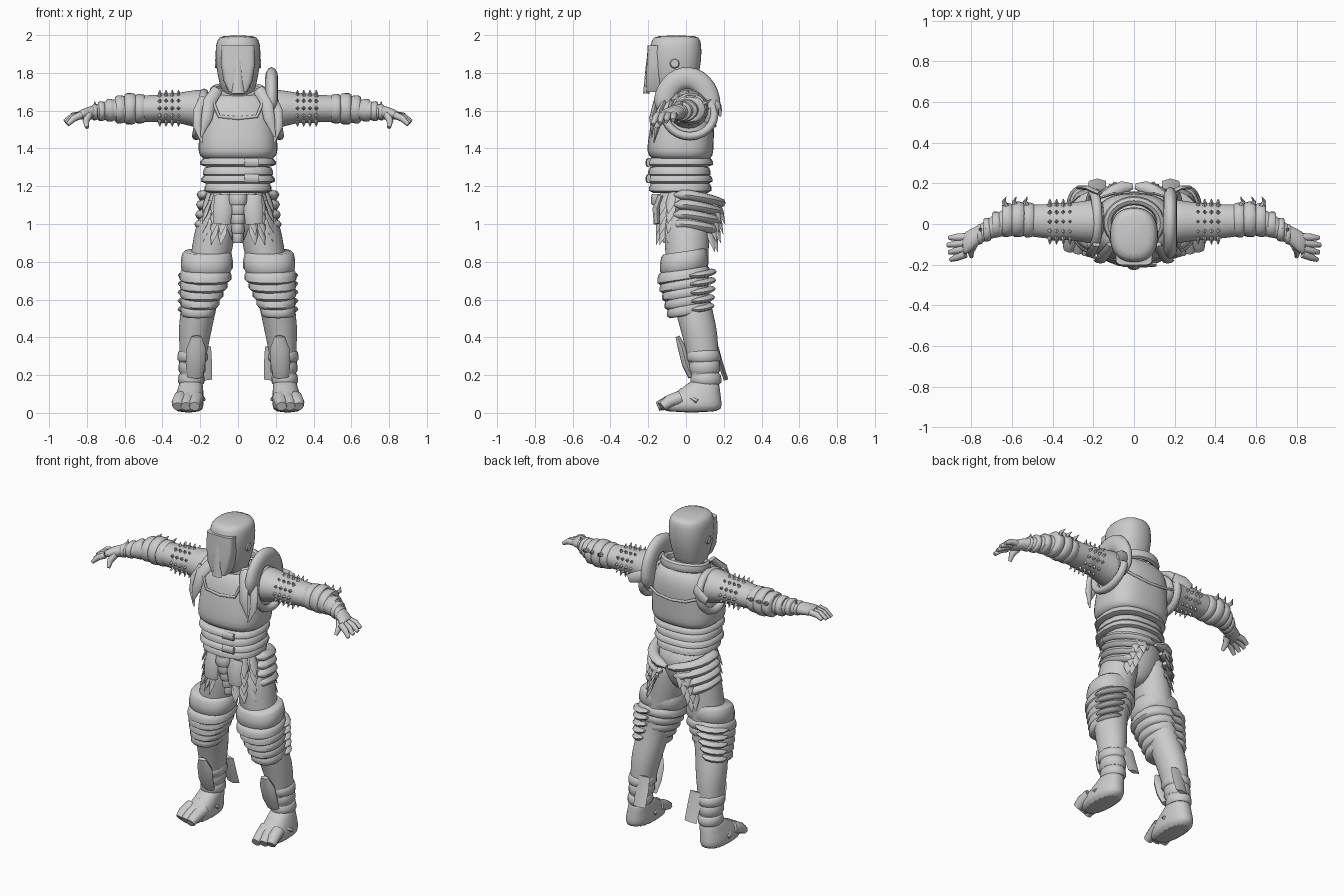
import bpy, bmesh
from math import sin, cos, pi, radians
from mathutils import Vector as V

if "Cube" in bpy.data.objects:
    bpy.data.objects.remove(bpy.data.objects["Cube"])

GREY = (0.6, 0.6, 0.6, 1)
metal = bpy.data.materials.new("plain_grey")
metal.use_nodes = True
metal.diffuse_color = GREY
metal.node_tree.nodes["Principled BSDF"].inputs["Base Color"].default_value = GREY
X, Y, Z = V((1, 0, 0)), V((0, 1, 0)), V((0, 0, 1))


def finish(name, bm, mirror, subdivide=False, angle=40):
    """Turn a bmesh into a shaded object, optionally mirrored across x."""
    bmesh.ops.recalc_face_normals(bm, faces=bm.faces)
    for f in bm.faces:
        f.smooth = True
    for e in bm.edges:
        if len(e.link_faces) == 2 and e.calc_face_angle() > radians(angle):
            e.smooth = False
    mesh = bpy.data.meshes.new(name)
    bm.to_mesh(mesh)
    bm.free()
    mesh.materials.append(metal)
    obj = bpy.data.objects.new(name, mesh)
    bpy.context.collection.objects.link(obj)
    if mirror:
        obj.modifiers.new("Mirror", 'MIRROR').use_mirror_merge = False
    if subdivide:
        sub = obj.modifiers.new("Smooth", 'SUBSURF')
        sub.levels = sub.render_levels = 1


def skin(bm, rings, closed=False):
    """Bridge rings of points with quads and cap the ends."""
    rows = [[bm.verts.new(p) for p in ring] for ring in rings]
    n = len(rows[0])
    pairs = list(zip(rows, rows[1:])) + ([(rows[-1], rows[0])] if closed else [])
    for a, b in pairs:
        for i in range(n):
            j = (i + 1) % n
            bm.faces.new((a[i], a[j], b[j], b[i]))
    if not closed:
        bm.faces.new(rows[0][::-1])
        bm.faces.new(rows[-1])


def oval(c, ra, rb, axis='Z', power=2, tilt=0, n=20):
    """Super-ellipse ring around c, across the given axis."""
    pts = []
    for i in range(n):
        t = 2 * pi * i / n
        u, v = cos(t), sin(t)
        u = ra * abs(u) ** (2 / power) * (1 if u > 0 else -1)
        v = rb * abs(v) ** (2 / power) * (1 if v > 0 else -1)
        pts.append(V(c) + (V((u, v, tilt * v)) if axis == 'Z' else V((0, u, v))))
    return pts


def loft(name, rows, axis='Z', power=2, mirror=False, subdivide=True):
    """Rows of (x, y, z, first radius, second radius)."""
    bm = bmesh.new()
    skin(bm, [oval(r[:3], r[3], r[4], axis, power) for r in rows])
    finish(name, bm, mirror, subdivide, 60)


def bands(name, rows, axis='Z', power=2, mirror=False, tilt=0):
    """Stack of rounded plates; rows of (start, end, c1, c2, r1, r2)."""
    bm = bmesh.new()
    for a, b, c1, c2, r1, r2 in rows:
        rings = []
        for t, k in ((0, .86), (.12, .95), (.45, 1), (.8, 1), (1, .88)):
            h = a + (b - a) * t
            c = (c1, c2, h) if axis == 'Z' else (h, c1, c2)
            rings.append(oval(c, r1 * k, r2 * k, axis, power, tilt))
        skin(bm, rings)
    finish(name, bm, mirror, False, 50)


def sweep(name, paths, mirror=False, closed=False, n=8):
    """Paths of (points, radii, up, flatness) swept as tubes, blades or spikes."""
    bm = bmesh.new()
    for pts, radii, up, flat in paths:
        pts = [V(p) for p in pts]
        m, rings = len(pts), []
        for i, p in enumerate(pts):
            if closed:
                t = pts[(i + 1) % m] - pts[i - 1]
            else:
                t = pts[min(i + 1, m - 1)] - pts[max(i - 1, 0)]
            t.normalize()
            side = up.cross(t).normalized()
            over = t.cross(side)
            r = radii[i] if isinstance(radii, (list, tuple)) else radii
            rings.append([p + r * (cos(2 * pi * k / n) * side + flat * sin(2 * pi * k / n) * over)
                          for k in range(n)])
        skin(bm, rings, closed)
    finish(name, bm, mirror, False, 50)


def arc(c, ry, rz, a, b, n=14, lean=0):
    """Points on an upright ellipse in the yz plane, angles from +y upward."""
    angles = [radians(a + (b - a) * i / (n - 1)) for i in range(n)]
    return [V(c) + V((lean * sin(t), ry * cos(t), rz * sin(t))) for t in angles]


# Head: helmet, face plate, nose ridge and ear bosses
loft("helmet", [(0, -.05, 1.66, .08, .08), (0, -.06, 1.74, .098, .11), (0, -.055, 1.83, .118, .135),
                (0, -.055, 1.92, .122, .14), (0, -.053, 1.975, .113, .132), (0, -.05, 2, .09, .112)], power=2.4)
loft("face_plate", [(0, -.15, 1.7, .05, .06), (0, -.153, 1.76, .078, .06), (0, -.153, 1.85, .092, .055),
                    (0, -.153, 1.945, .09, .05)], power=5, subdivide=False)
sweep("nose_ridge", [([(0, -.196, 1.92), (0, -.205, 1.82), (0, -.21, 1.69)], [.012, .02, .034], Y, .5)])
sweep("ear_boss", [([(.1, -.06, 1.85), (.122, -.06, 1.85)], [.035, .022], Z, 1)], True)

# Torso: neck, cuirass, collar and waist plates
loft("neck", [(0, -.03, 1.62, .1, .09), (0, -.03, 1.76, .085, .085)])
loft("cuirass", [(0, -.02, 1.33, .17, .14), (0, -.03, 1.36, .21, .175), (0, -.03, 1.41, .213, .178),
                 (0, -.022, 1.5, .205, .172), (0, -.01, 1.6, .195, .165), (0, -.005, 1.66, .175, .14),
                 (0, -.005, 1.7, .13, .11)], power=2.7)
bm = bmesh.new()
skin(bm, [[V((cos(a) * (.13 + .022 * cos(b)), .005 + sin(a) * (.11 + .022 * cos(b)), 1.7 + .03 * sin(b) + .02 * sin(a)))
           for b in [k * pi / 4 for k in range(8)]] for a in [k * pi / 14 for k in range(28)]], True)
finish("collar", bm, False)
bands("waist_plates", [(1.35, 1.305, 0, -.035, .2, .178), (1.305, 1.25, 0, -.035, .185, .165),
                       (1.26, 1.215, 0, -.035, .195, .175), (1.22, 1.165, 0, -.03, .178, .165)], power=2.5)
sweep("breast_panel", [([(-.13, -.163, 1.64), (-.1, -.176, 1.57), (0, -.183, 1.56), (.1, -.176, 1.57),
                         (.13, -.163, 1.64)], .009, Y, .7)])
sweep("back_panel", [([(-.18, .125, 1.56), (-.1, .15, 1.53), (0, .155, 1.52), (.1, .15, 1.53),
                       (.18, .125, 1.56)], .009, Y, .7)])
for z in (1.325, 1.24):
    sweep("buckle", [([(.035, -.203, z), (.11, -.198, z)], .024, Y, .5)])

# Shoulders: lapels, armhole rims, rear tabs and the single raised guard
sweep("lapels", [([(.11, -.1, 1.71), (.15, -.155, 1.65), (.165, -.18, 1.56), (.195, -.18, 1.46)],
                  [.03, .034, .03, .004], Y, .5),
                 ([(.185, -.1, 1.67), (.21, -.14, 1.6), (.215, -.15, 1.52), (.19, -.17, 1.43)],
                  [.02, .026, .024, .004], Y, .6)], True)
sweep("armhole_rim", [(arc((.2, .02, 1.58), .13, .115, 0, 345, 24, -.02), .022, X, 1.1)], True, True)
sweep("rear_tab", [([(.17, .15, 1.63), (.23, .178, 1.61), (.275, .18, 1.59)], [.034, .034, .026], Y, .35)], True)
sweep("shoulder_guard", [(arc((.178, .005, 1.625), .12, .148, 195, -35, 20),
                          [.025, .045] + [.058] * 16 + [.045, .025], X, .6)], n=12)

# Arms with elbow plates, cuffs, studs and spikes
loft("arm", [(.13, .01, 1.6, .11, .11), (.22, .012, 1.61, .112, .105), (.29, .012, 1.615, .092, .082),
             (.44, .012, 1.612, .086, .07), (.54, .02, 1.61, .075, .072), (.63, .012, 1.605, .07, .06),
             (.7, -.015, 1.6, .055, .052), (.76, -.05, 1.592, .045, .038), (.81, -.085, 1.583, .058, .032),
             (.85, -.105, 1.575, .056, .024)], 'X', mirror=True)
bands("elbow_plates", [(.49, .545, .02, 1.61, .086, .078), (.54, .6, .023, 1.61, .088, .084),
                       (.595, .65, .02, 1.607, .083, .074)], 'X', mirror=True)
bands("wrist_cuffs", [(.655, .7, -.003, 1.602, .064, .06), (.705, .74, -.028, 1.597, .058, .052),
                      (.745, .77, -.05, 1.592, .05, .043)], 'X', mirror=True)
bands("stud_sleeve", [(.3, .43, .012, 1.613, .092, .077)], 'X', mirror=True)
studs = []
for i in range(4):
    for k in range(12):
        d = V((0, cos(k * pi / 6), sin(k * pi / 6)))
        p = V((.315 + .033 * i, .012 + .088 * d.y, 1.613 + .073 * d.z))
        studs.append(([p, p + d * .024], [.012, .002], X, 1))
sweep("studs", studs, True, n=4)
spikes = []
for x in (.52, .575, .625):
    spikes.append(([(x, .08, 1.635), (x + .016, .11, 1.645), (x + .004, .135, 1.66)], [.016, .011, .001], X, 1))
for x in (.69, .725, .755):
    spikes.append(([(x, -.03, 1.625), (x + .005, -.02, 1.65)], [.011, .001], X, 1))
sweep("arm_spikes", spikes, True, n=6)

# Hands: four spread fingers and a thumb
fingers = []
for i in range(4):
    y = -.064 - .028 * i
    tip = V((.918 - .008 * abs(i - 1), y - .004 - .008 * i, 1.55 - .008 * i))
    base = V((.83, y, 1.577))
    fingers.append(([base, base.lerp(tip, .55) + Z * .01, tip], [.02, .018, .011], Z, 1))
fingers.append(([(.79, -.105, 1.575), (.805, -.135, 1.545), (.8, -.16, 1.51)], [.024, .02, .011], X, .9))
sweep("fingers", fingers, True)

# Pelvis, loin cloth and front pouches
loft("pelvis", [(0, 0, .9, .05, .06), (0, 0, .98, .14, .11), (0, 0, 1.08, .178, .135), (0, -.01, 1.19, .175, .145)])
bands("loin_plates", [(1.16 - .05 * i, 1.1 - .05 * i, 0, -.14 + .015 * i, .05 - .005 * i, .045) for i in range(5)])
sweep("front_pouch", [([(.08, -.13, 1.15), (.08, -.155, 1.08), (.085, -.15, 1.0)], [.046, .05, .046], Y, .45)], True)

# Hip skirt: curved side plates, opening in a V behind, with ragged edge blades
plates, blades = [], []


def hip(deg, z, out=0):
    a = radians(deg)
    return V(((.18 + out) * cos(a), .01 + (.14 + out) * sin(a) + .03 * max(0, sin(a)), z - .0006 * max(0, deg)))


for i in range(4):
    z = 1.155 - .052 * i
    steps = [-28 + (116 - 12 * i) * k / 8 for k in range(9)]
    plates.append(([hip(d, z, .006 + .004 * i) for d in steps], [.012] + [.033] * 7 + [.014], Z, .8))
    for d, drop, flare in ((-66, .11, .045), (-52, .11, .05), (-34, .1, .05), (52 - 4 * i, .12, .05), (64 - 6 * i, .12, .05)):
        blades.append(([hip(d, z + .02), hip(d, z - drop / 2, .028), hip(d, z - drop, flare)],
                       [.024, .026, .002], hip(d, 0).normalized(), .35))
sweep("hip_plates", plates, True)
sweep("hip_blades", blades, True, n=6)

# Legs with stacked knee plates, overlapped by shorter plates behind
loft("leg", [(.1, .01, 1.1, .085, .115), (.115, .005, 1, .108, .122), (.135, .005, .88, .112, .118),
             (.165, .005, .72, .1, .11), (.205, .03, .58, .095, .1), (.225, .065, .46, .092, .1),
             (.235, .085, .34, .075, .088), (.245, .1, .2, .062, .075), (.25, .11, .1, .06, .07)], mirror=True)
knee, flaps = [(.855, .745, .165, -.01, .138, .128)], []
for i in range(5):
    z = .76 - .045 * i
    cx, cy, rx, ry = .172 + .01 * i, -.012 + .005 * i, .137 - .011 * i, .14 - .008 * i
    knee.append((z, z - .065, cx, cy, rx, ry))
    curve = [radians(12 + 16 * k) for k in range(6)]
    flaps.append(([(cx + rx * cos(a), cy + (ry + .012) * sin(a), z - .005 - .03 * cos(a)) for a in curve],
                  [.01, .028, .03, .03, .028, .012], Z, .6))
bands("knee_plates", knee, power=2.3, mirror=True, tilt=.15)
sweep("knee_flaps", flaps, True)

# Boots: cuffs, shin tongue, rear plate, foot, toes and strap
bands("boot_cuffs", [(.33, .27, .24, .092, .08, .09), (.28, .21, .243, .098, .072, .083),
                     (.21, .15, .247, .105, .07, .082)], mirror=True)
sweep("shin_tongue", [([(.228, .03, .19), (.225, .0, .26), (.22, -.02, .34), (.22, -.045, .405)],
                       [.042, .052, .052, .026], Y, .45)], True, n=10)
sweep("rear_plate", [([(.185, .16, .35), (.183, .18, .27), (.18, .212, .175)], [.042, .045, .042], Y, .3)], True, n=4)
loft("foot", [(.262, .03, 0, .07, .155), (.262, .025, .04, .082, .168), (.257, .045, .09, .076, .14),
              (.25, .085, .135, .066, .095), (.248, .1, .18, .06, .072)], mirror=True, power=2.3)
toes = [([(.222 + .04 * i, -.03, .08), (.228 + .043 * i, -.09, .06), (.23 + .045 * i, -.15 + .012 * i, .034)],
         [.042, .038, .028], Z, .9) for i in range(3)]
sweep("toes", toes, True)
sweep("boot_strap", [([(.185, .06, .07), (.215, -.005, .115), (.26, -.02, .122), (.305, -.005, .1), (.333, .06, .06)],
                      .016, Z, .7)], True)
